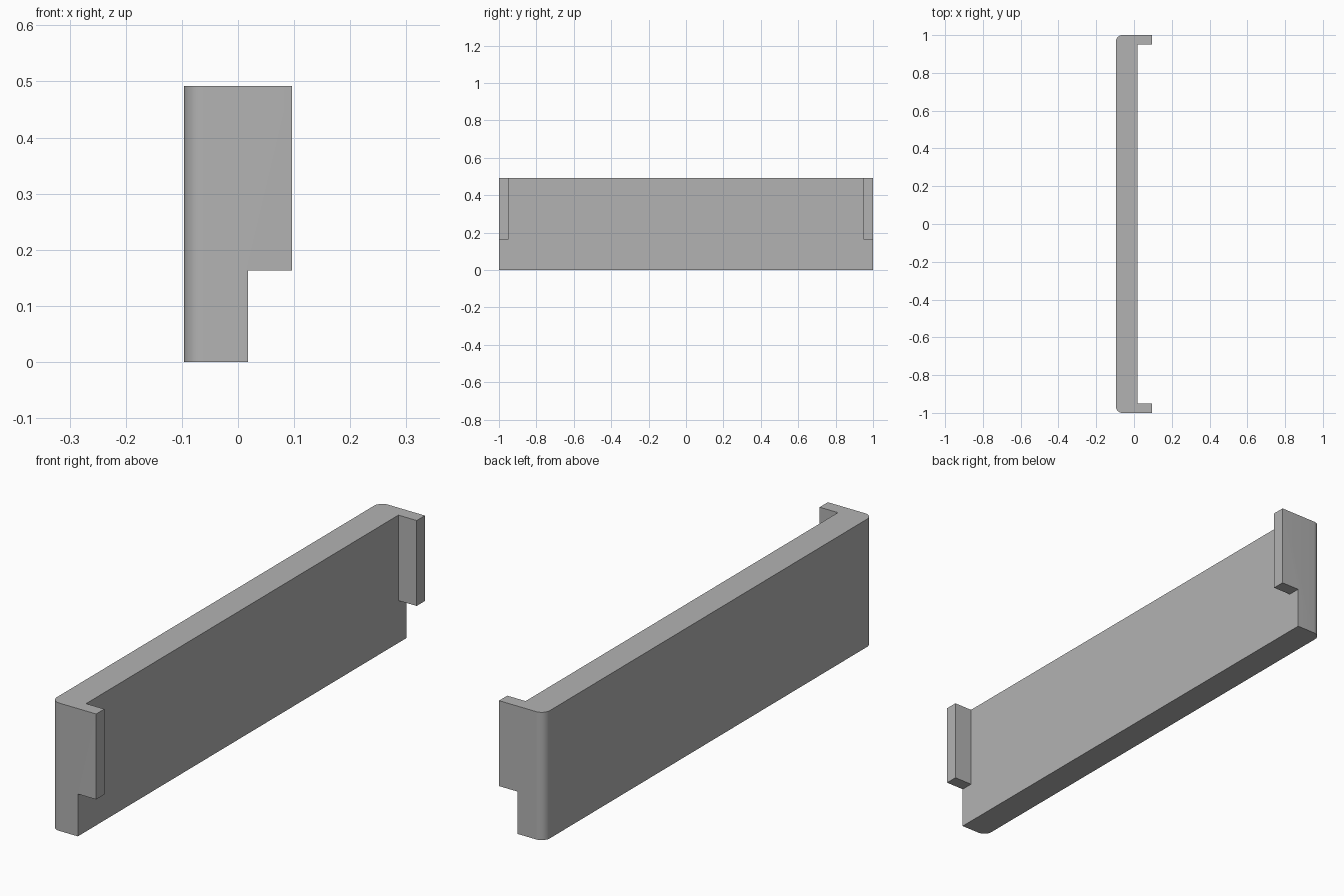
import bpy, bmesh, math
from mathutils import Vector

if "Cube" in bpy.data.objects:
    bpy.data.objects.remove(bpy.data.objects["Cube"], do_unlink=True)

OUTER, INNER, TIP = -0.096, 0.018, 0.096    # x of outer face, inner face, tab ends
HALF, TAB = 1.0, 0.95                       # y of ends and of tab inner sides
STEP, TOP = 0.163, 0.492                    # z of tab undersides and top
RADIUS, STEPS = 0.035, 10

grey = bpy.data.materials.new("plain grey")
grey.use_nodes = True
colour = (0.45, 0.45, 0.45, 1)
grey.diffuse_color = colour
grey.node_tree.nodes["Principled BSDF"].inputs["Base Color"].default_value = colour

# Plan outline: straight inner side, rounded outer corners
half = [(INNER, TAB), (INNER, HALF)]
for i in range(STEPS + 1):
    a = math.pi / 2 * (1 + i / STEPS)
    half.append((OUTER + RADIUS + RADIUS * math.cos(a),
                 HALF - RADIUS + RADIUS * math.sin(a)))
outline = half + [(x, -y) for x, y in reversed(half)]

bm = bmesh.new()


def extrude(faces, offset):
    """Extrude a face region and return its new cap faces."""
    new = bmesh.ops.extrude_face_region(bm, geom=faces)["geom"]
    verts = [g for g in new if isinstance(g, bmesh.types.BMVert)]
    bmesh.ops.translate(bm, verts=verts, vec=Vector(offset))
    return [g for g in new if isinstance(g, bmesh.types.BMFace)]


# Plate in two levels, so the tabs can start part way up
base = bm.faces.new([bm.verts.new((x, y, 0)) for x, y in outline])
level = extrude([base], (0, 0, STEP))
extra = extrude(level, (0, 0, TOP - STEP))
for f in level:
    if f.is_valid:
        bm.faces.remove(f)
if not base.is_valid or base not in bm.faces:
    bm.faces.new([v for v in bm.verts if v.co.z == 0])
bmesh.ops.recalc_face_normals(bm, faces=bm.faces)

# End tabs grow out of the inner side
tabs = []
for f in bm.faces:
    c = f.calc_center_median()
    if abs(c.x - INNER) < 1e-4 and abs(c.y) > TAB and c.z > STEP:
        tabs.append(f)
for f in tabs:
    extrude([f], (TIP - INNER, 0, 0))
    if f.is_valid:
        bm.faces.remove(f)

# Merge coplanar faces for clean ends
bmesh.ops.holes_fill(bm, edges=[e for e in bm.edges if e.is_boundary])
bmesh.ops.dissolve_limit(bm, angle_limit=math.radians(1),
                         verts=bm.verts, edges=bm.edges)
bmesh.ops.recalc_face_normals(bm, faces=bm.faces)

mesh = bpy.data.meshes.new("end_panel")
bm.to_mesh(mesh)
bm.free()
mesh.materials.append(grey)
panel = bpy.data.objects.new("end_panel", mesh)
bpy.context.collection.objects.link(panel)
bpy.context.view_layer.objects.active = panel
panel.select_set(True)
bpy.ops.object.shade_smooth_by_angle(angle=math.radians(30))
